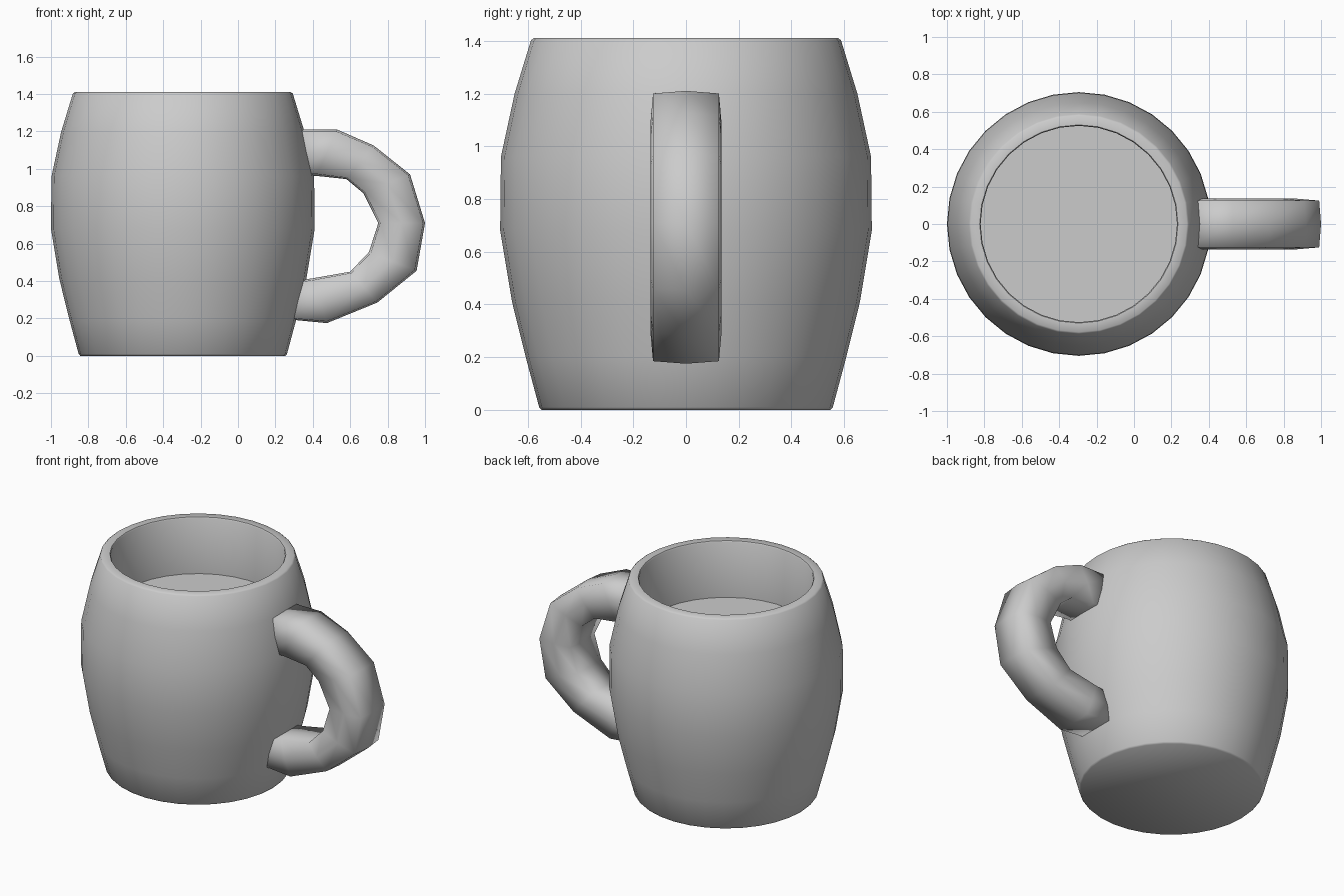
import bpy, bmesh, math

if "Cube" in bpy.data.objects:
    bpy.data.objects.remove(bpy.data.objects["Cube"])

CX, SIDES = -0.295, 32


def finish(name, bm, angle):
    bmesh.ops.recalc_face_normals(bm, faces=bm.faces)
    mesh = bpy.data.meshes.new(name)
    bm.to_mesh(mesh)
    bm.free()
    obj = bpy.data.objects.new(name, mesh)
    bpy.context.collection.objects.link(obj)
    bpy.ops.object.select_all(action='DESELECT')
    obj.select_set(True)
    bpy.context.view_layer.objects.active = obj
    bpy.ops.object.shade_smooth_by_angle(angle=math.radians(angle))
    return obj


def loft(bm, rings):
    # Bridge closed rings of points and cap both ends
    loops = [[bm.verts.new(p) for p in ring] for ring in rings]
    n = len(loops[0])
    for a, b in zip(loops, loops[1:]):
        for i in range(n):
            j = (i + 1) % n
            bm.faces.new((a[i], a[j], b[j], b[i]))
    bm.faces.new(loops[0][::-1])
    bm.faces.new(loops[-1])


# Barrel-shaped body: outer wall, rim, inner wall down to the filled level
profile = [(0.548, 0), (0.557, 0.01), (0.608, 0.2), (0.66, 0.41), (0.705, 0.68),
           (0.702, 0.96), (0.65, 1.2), (0.588, 1.402), (0.578, 1.41),
           (0.53, 1.41), (0.525, 1.402), (0.525, 1.035)]
turn = [2 * math.pi * i / SIDES for i in range(SIDES)]
bm = bmesh.new()
loft(bm, [[(CX + r * math.cos(a), r * math.sin(a), z) for a in turn]
          for r, z in profile])
finish("mug_body", bm, 50)

# Handle: paired outer and inner points (x, z) swept with a boxy section
stations = [((0.29, 1.21), (0.30, 0.965)), ((0.53, 1.21), (0.42, 0.962)),
            ((0.725, 1.125), (0.58, 0.945)), ((0.92, 0.97), (0.67, 0.87)),
            ((1.0, 0.71), (0.75, 0.71)), ((0.955, 0.455), (0.70, 0.555)),
            ((0.745, 0.285), (0.60, 0.45)), ((0.475, 0.175), (0.40, 0.415)),
            ((0.25, 0.197), (0.27, 0.395))]
# Section: half width and blend from outer (0) to inner (1)
section = [(0, 0), (0.125, 0.04), (0.135, 0.5), (0.125, 0.96),
           (0, 1), (-0.125, 0.96), (-0.135, 0.5), (-0.125, 0.04)]
bm = bmesh.new()
loft(bm, [[(o[0] + (i[0] - o[0]) * t, y, o[1] + (i[1] - o[1]) * t)
           for y, t in section] for o, i in stations])
finish("mug_handle", bm, 100)
